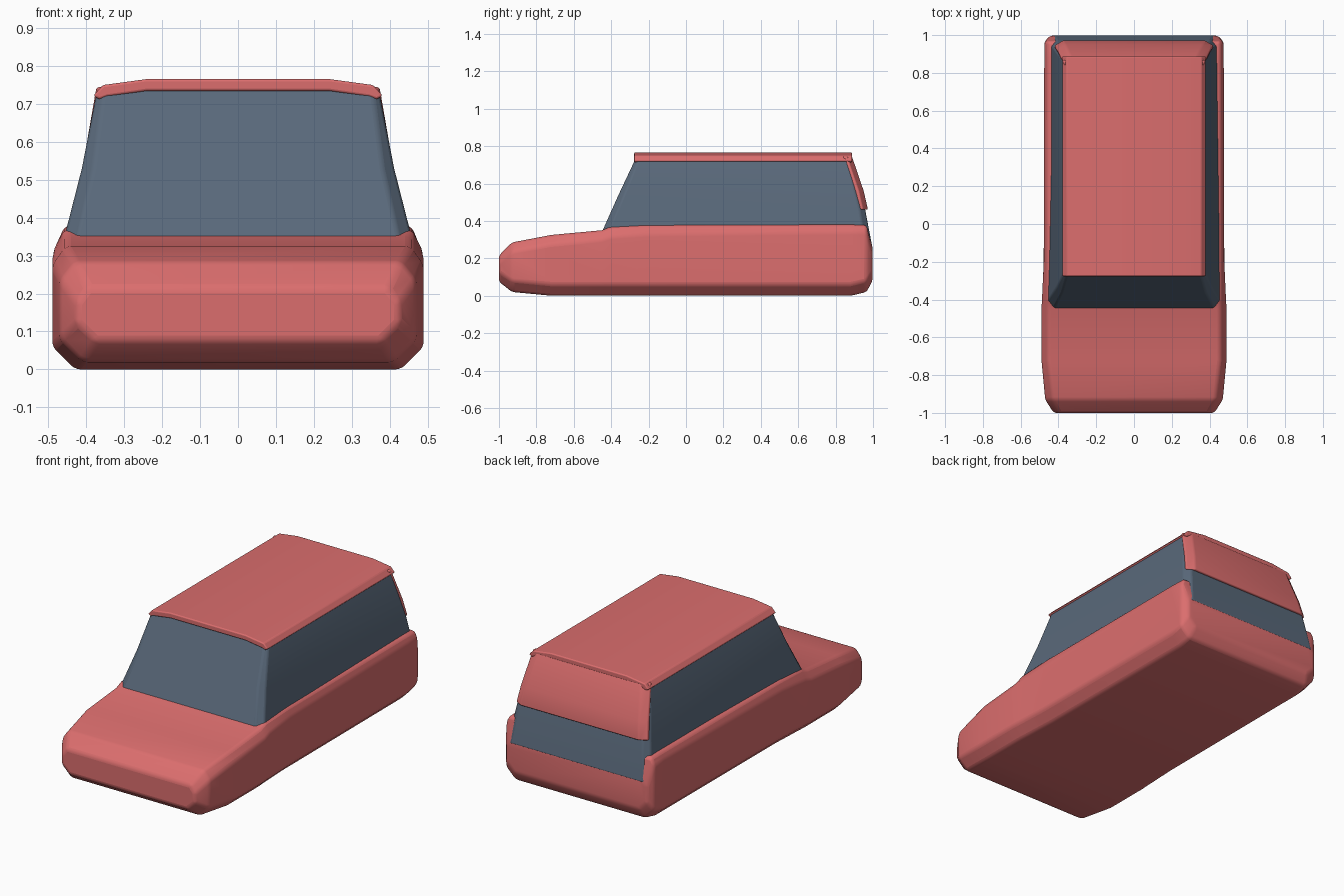
import bpy
import bmesh

cube = bpy.data.objects.get("Cube")
if cube:
    bpy.data.objects.remove(cube, do_unlink=True)


def material(name, rgb):
    m = bpy.data.materials.new(name)
    m.use_nodes = True
    m.diffuse_color = (*rgb, 1)
    m.node_tree.nodes["Principled BSDF"].inputs["Base Color"].default_value = (*rgb, 1)
    return m


red = material("coral_red", (0.71, 0.155, 0.155))
glass = material("slate_glass", (0.10, 0.14, 0.195))


def loft(name, rings, mat, bevel):
    """Skin closed rings of points, cap both ends and soften the edges."""
    bm = bmesh.new()
    rows = [[bm.verts.new(p) for p in ring] for ring in rings]
    n = len(rows[0])
    for a, b in zip(rows, rows[1:]):
        for i in range(n):
            j = (i + 1) % n
            bm.faces.new((a[i], a[j], b[j], b[i]))
    bm.faces.new(rows[0])
    bm.faces.new(rows[-1])
    bmesh.ops.recalc_face_normals(bm, faces=bm.faces)
    mesh = bpy.data.meshes.new(name)
    bm.to_mesh(mesh)
    bm.free()
    mesh.materials.append(mat)
    obj = bpy.data.objects.new(name, mesh)
    bpy.context.collection.objects.link(obj)
    mod = obj.modifiers.new("soft_edges", "BEVEL")
    mod.width = bevel
    mod.segments = 3
    mod.limit_method = "ANGLE"
    mod.angle_limit = 0.3
    bpy.ops.object.select_all(action="DESELECT")
    obj.select_set(True)
    bpy.context.view_layer.objects.active = obj
    bpy.ops.object.shade_smooth_by_angle(angle=0.6)
    return obj


def mirrored(half):
    """Complete a right-hand outline with its reflection in x."""
    return half + [(-p[0], *p[1:]) for p in reversed(half)]


# Lower body: sections along the length with chamfered shoulders and sills
def body_section(y, bottom, top, width, inset, drop, sill):
    return mirrored([(width - inset, y, top), (width, y, top - drop),
                     (width, y, bottom + sill), (width - sill, y, bottom)])


stations = [
    (-1.0, .075, .215, .425, .03, .04, .05),
    (-.93, .02, .285, .47, .04, .05, .06),
    (-.72, 0, .325, .49, .035, .05, .06),
    (-.45, 0, .35, .49, .035, .05, .06),
    (-.40, 0, .37, .487, .03, .055, .06),
    (-.20, 0, .378, .478, .02, .05, .06),
    (.88, 0, .38, .475, .02, .04, .06),
    (.965, .02, .378, .474, .02, .04, .06),
    (.997, .08, .25, .445, .03, .03, .05),
]
loft("body", [body_section(*s) for s in stations], red, .014)


# Glazed cabin: stacked rings with clipped corners, lower at the tail
def cabin_ring(front_w, rear_w, front, rear, front_z, rear_z, clip):
    return mirrored([(front_w - clip, front, front_z), (front_w, front + clip, front_z),
                     (rear_w, rear - clip, rear_z), (rear_w - clip, rear, rear_z)])


loft("cabin_glass", [
    cabin_ring(.462, .458, -.452, 1.0, .335, .24, .035),
    cabin_ring(.412, .425, -.365, .958, .53, .46, .03),
    cabin_ring(.376, .376, -.278, .882, .715, .715, .018),
    cabin_ring(.364, .364, -.268, .873, .738, .738, .018),
], glass, .008)


# Roof: thin crowned shell folded over the cabin sides
def roof_section(y):
    return mirrored([(.24, y, .766), (.357, y, .75), (.382, y, .722),
                     (.366, y, .712), (.345, y, .72), (.24, y, .735)])


loft("roof", [roof_section(y) for y in (-.277, .3, .888)], red, .006)


# Tailgate: sloping panel wrapped round the rear corners
def gate_ring(width, y, z):
    return mirrored([(width - .045, y, z), (width, y - .028, z),
                     (width - .01, y - .052, z), (width - .055, y - .03, z)])


loft("tailgate", [gate_ring(.376, .887, .745), gate_ring(.408, .95, .56),
                  gate_ring(.423, .973, .46)], red, .008)
